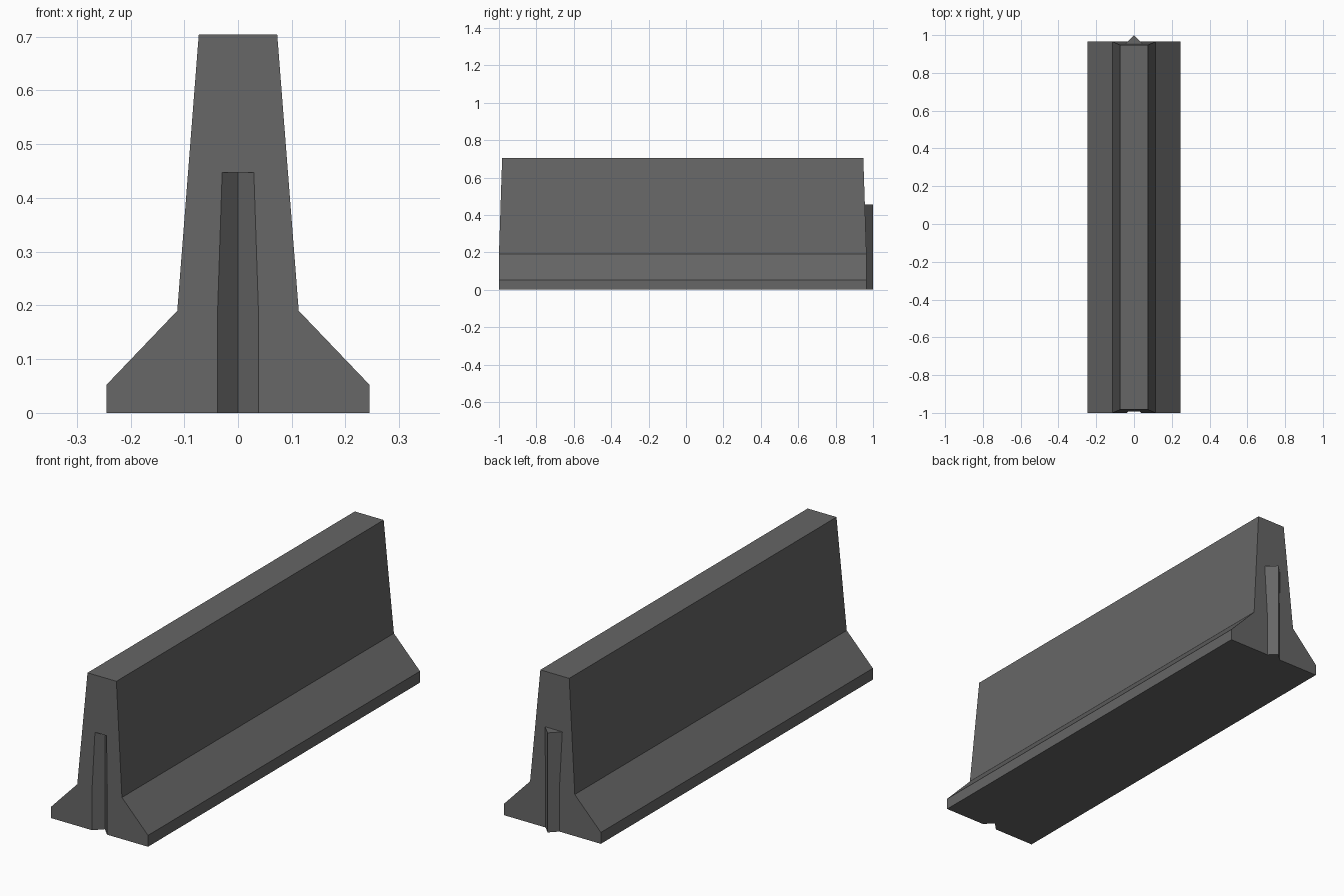
import bpy
import bmesh

if "Cube" in bpy.data.objects:
    bpy.data.objects.remove(bpy.data.objects["Cube"], do_unlink=True)

# Single concrete colour
concrete = bpy.data.materials.new("dark_grey_concrete")
concrete.use_nodes = True
colour = (0.133, 0.133, 0.133, 1)
concrete.diffuse_color = colour
bsdf = next(n for n in concrete.node_tree.nodes if n.type == "BSDF_PRINCIPLED")
bsdf.inputs["Base Color"].default_value = colour


def prism(name, first, second):
    """Solid joining two matching outlines."""
    bm = bmesh.new()
    a = [bm.verts.new(p) for p in first]
    b = [bm.verts.new(p) for p in second]
    bm.faces.new(a)
    bm.faces.new(b)
    for i in range(len(a)):
        j = (i + 1) % len(a)
        bm.faces.new((a[i], a[j], b[j], b[i]))
    bmesh.ops.recalc_face_normals(bm, faces=bm.faces)
    mesh = bpy.data.meshes.new(name)
    bm.to_mesh(mesh)
    bm.free()
    mesh.materials.append(concrete)
    obj = bpy.data.objects.new(name, mesh)
    bpy.context.collection.objects.link(obj)
    return obj


def upright_wedge(name, tip_y, base_y, bottom, top):
    """Right-angled triangular key standing on end."""
    half = abs(tip_y - base_y)
    outline = [(-half, base_y), (half, base_y), (0, tip_y)]
    return prism(name, [(x, y, bottom) for x, y in outline],
                 [(x, y, top) for x, y in outline])


# Barrier body: mirrored profile, with the ends leaning in above the foot
TOP, SHOULDER, LEAN = 0.704, 0.19, 0.017
half_profile = [(0.245, 0), (0.245, 0.052), (0.113, SHOULDER), (0.073, TOP)]
profile = half_profile + [(-x, z) for x, z in reversed(half_profile)]


def lean(z):
    return LEAN * max(0, z - SHOULDER) / (TOP - SHOULDER)


body = prism("barrier_body",
             [(x, -1 + lean(z), z) for x, z in profile],
             [(x, 0.965 - lean(z), z) for x, z in profile])

# Groove in the front end
cutter = upright_wedge("groove_cutter", -0.962, -1.03, -0.1, 0.447)
cutter.hide_render = True
groove = body.modifiers.new("groove", "BOOLEAN")
groove.operation = "DIFFERENCE"
groove.solver = "EXACT"
groove.object = cutter
bpy.context.view_layer.objects.active = body
bpy.ops.object.modifier_apply(modifier=groove.name)
bpy.data.objects.remove(cutter, do_unlink=True)

# Matching tongue on the back end
upright_wedge("back_tongue", 1, 0.95, 0, 0.455)
